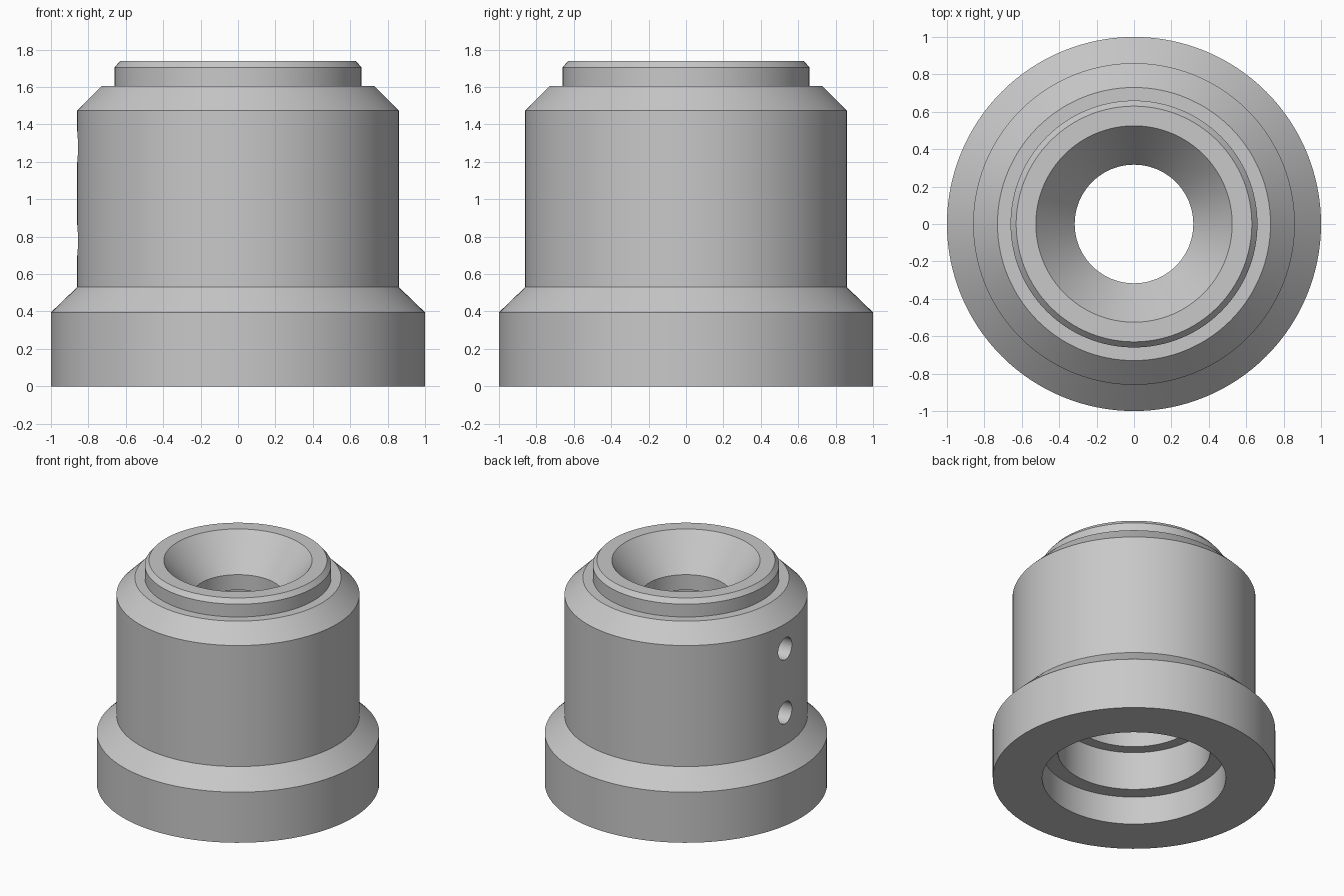
import bpy
import bmesh
import math
from mathutils import Matrix, Vector

cube = bpy.data.objects.get("Cube")
if cube:
    bpy.data.objects.remove(cube, do_unlink=True)

SEGMENTS = 128

# Plain grey metal
metal = bpy.data.materials.new("light_grey_metal")
metal.use_nodes = True
grey = (0.58, 0.58, 0.58, 1.0)
metal.diffuse_color = grey
metal.node_tree.nodes["Principled BSDF"].inputs["Base Color"].default_value = grey


def make_object(name, bm):
    bmesh.ops.recalc_face_normals(bm, faces=bm.faces[:])
    mesh = bpy.data.meshes.new(name)
    bm.to_mesh(mesh)
    bm.free()
    mesh.materials.append(metal)
    obj = bpy.data.objects.new(name, mesh)
    bpy.context.collection.objects.link(obj)
    return obj


def lathe(name, profile):
    """Turn a closed (radius, height) profile around the z axis."""
    bm = bmesh.new()
    verts = [bm.verts.new((r, 0, z)) for r, z in profile]
    edges = [bm.edges.new((a, b)) for a, b in zip(verts, verts[1:] + verts[:1])]
    bmesh.ops.spin(bm, geom=verts + edges, cent=(0, 0, 0), axis=(0, 0, 1),
                   angle=math.tau, steps=SEGMENTS, use_merge=True)
    bmesh.ops.remove_doubles(bm, verts=bm.verts[:], dist=0.0001)
    return make_object(name, bm)


# Outer steps and chamfers, then the funnel mouth and the stepped bore
outside = [(1, 0), (1, 0.395), (0.86, 0.53), (0.86, 1.475), (0.73, 1.605),
           (0.66, 1.605), (0.66, 1.705), (0.63, 1.74)]
inside = [(0.525, 1.74), (0.317, 1.48), (0.317, 1.36), (0.455, 1.36),
          (0.455, 0.52), (0.54, 0.52), (0.54, 0.22), (0.65, 0.22), (0.65, 0)]
body = lathe("collar_body", outside + inside)

# Two radial screw holes through the side wall
bm = bmesh.new()
for height in (0.78, 1.28):
    place = Matrix.Translation(Vector((-0.7, 0, height))) @ Matrix.Rotation(math.pi / 2, 4, "Y")
    bmesh.ops.create_cone(bm, cap_ends=True, segments=40, radius1=0.085,
                          radius2=0.085, depth=0.7, matrix=place)
cutter = make_object("screw_hole_cutter", bm)
cutter.hide_render = True
cutter.hide_viewport = True

holes = body.modifiers.new("screw_holes", "BOOLEAN")
holes.operation = "DIFFERENCE"
holes.solver = "EXACT"
holes.object = cutter

# Apply the cut and remove the helper, then shade with sharp steps
bpy.context.view_layer.objects.active = body
body.select_set(True)
bpy.ops.object.modifier_apply(modifier=holes.name)
bpy.data.objects.remove(cutter, do_unlink=True)
bpy.ops.object.shade_smooth_by_angle(angle=math.radians(25))
